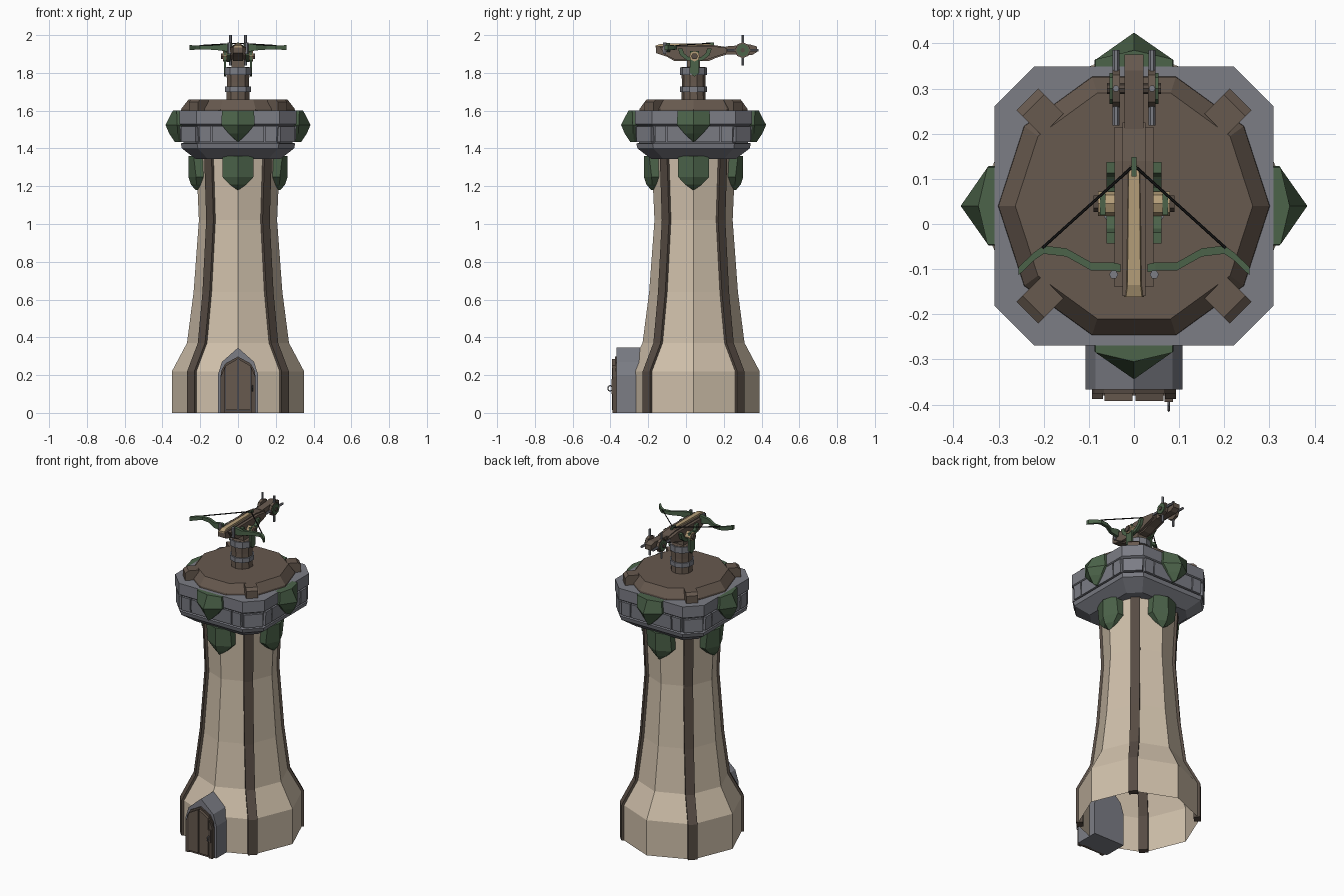
import bpy, bmesh, math
from mathutils import Vector, Matrix

if "Cube" in bpy.data.objects:
    bpy.data.objects.remove(bpy.data.objects["Cube"])

CY = 0.04  # tower axis in y


def material(name, r, g, b):
    m = bpy.data.materials.new(name)
    m.diffuse_color = (r, g, b, 1)
    m.use_nodes = True
    m.node_tree.nodes["Principled BSDF"].inputs["Base Color"].default_value = m.diffuse_color
    return m


CREAM = material("cream plaster", 0.62, 0.52, 0.40)
BROWN = material("brown wood", 0.135, 0.100, 0.077)
DARK = material("dark timber", 0.095, 0.072, 0.057)
STONE = material("grey stone", 0.20, 0.205, 0.235)
GREEN = material("green", 0.072, 0.125, 0.068)
TAN = material("tan wood", 0.46, 0.34, 0.19)
BLACK = material("black cord", 0.008, 0.008, 0.008)


def loft(name, rings, mat, caps=True):
    """Skin a list of closed rings holding equal numbers of points."""
    bm = bmesh.new()
    vs = [[bm.verts.new(p) for p in ring] for ring in rings]
    n = len(vs[0])
    for a, b in zip(vs, vs[1:]):
        for i in range(n):
            j = (i + 1) % n
            bm.faces.new((a[i], a[j], b[j], b[i]))
    if caps:
        bm.faces.new(vs[0][::-1])
        bm.faces.new(vs[-1])
    bmesh.ops.recalc_face_normals(bm, faces=bm.faces[:])
    me = bpy.data.meshes.new(name)
    bm.to_mesh(me)
    bm.free()
    me.materials.append(mat)
    ob = bpy.data.objects.new(name, me)
    bpy.context.collection.objects.link(ob)
    return ob


def box(name, x0, x1, y0, y1, z0, z1, mat):
    return loft(name, [[(x0, y0, z), (x1, y0, z), (x1, y1, z), (x0, y1, z)] for z in (z0, z1)], mat)


def prism_y(name, pts, y0, y1, mat):
    return loft(name, [[(x, y, z) for x, z in pts] for y in (y0, y1)], mat)


def prism_x(name, pts, x0, x1, mat):
    return loft(name, [[(x, y, z) for y, z in pts] for x in (x0, x1)], mat)


def ngon(r, z, n, off=0.0):
    return [(r * math.cos(off + math.tau * i / n), CY + r * math.sin(off + math.tau * i / n), z) for i in range(n)]


def rod(name, a, b, r, mat, n=6):
    a, b = Vector(a), Vector(b)
    q = (b - a).to_track_quat('Z', 'Y')
    rings = [[p + q @ Vector((r * math.cos(math.tau * i / n), r * math.sin(math.tau * i / n), 0))
              for i in range(n)] for p in (a, b)]
    return loft(name, rings, mat)


def around(t, d, z, ang):
    """Tangent offset t, distance d from the tower axis, direction ang."""
    c, s = math.cos(ang), math.sin(ang)
    return (d * c - t * s, CY + d * s + t * c, z)


# Hollow octagonal shaft with a timber on each diagonal corner
shaft = [(0, .35), (.22, .35), (.37, .27), (.64, .235), (1.02, .207), (1.36, .222)]
loft("tower_shaft", [ngon(r, z, 8) for z, r in shaft], CREAM, caps=False)
for k in range(4):
    a = math.radians(45 + 90 * k)
    loft("corner_timber", [[around(t, r + d, z, a) for t, d in
         ((-.027, -.035), (.027, -.035), (.027, .004), (-.027, .004))] for z, r in shaft], DARK)


# Stone crown: square plan with cut corners
def cut_square(h, z):
    c = h * 0.715
    return [(x, CY + y, z) for x, y in ((h, -c), (h, c), (c, h), (-c, h), (-h, c), (-h, -c), (-c, -h), (c, -h))]


loft("crown_corbel", [cut_square(h, z) for h, z in
     ((.20, 1.345), (.225, 1.345), (.297, 1.40), (.303, 1.425), (.293, 1.43))], STONE)
loft("crown_wall", [cut_square(h, z) for h, z in ((.288, 1.43), (.295, 1.52), (.309, 1.53), (.309, 1.60))], STONE)
for k in range(4):
    a = math.radians(90 * k)
    for t0, t1 in ((-.205, -.145), (-.138, -.004), (.004, .138), (.145, .205)):
        loft("crown_block", [[around(t, d, z, a) for t, d in ((t0, .27), (t1, .27), (t1, e), (t0, e))]
             for z, e in ((1.435, .305), (1.52, .309))], STONE)
    b = a + math.pi / 4
    loft("corner_block", [[around(t, d, z, b) for t, d in ((-.055, .33), (.055, .33), (.055, .372), (-.055, .372))]
         for z in (1.435, 1.515)], STONE)

# Green pointed shields, two on each side of the tower
upper = [(1.60, .085, .325, .345), (1.525, .088, .322, .384), (1.48, .05, .32, .365), (1.435, .003, .315, .335)]
lower = [(1.36, .083, .235, .262), (1.25, .083, .222, .263), (1.21, .045, .22, .25), (1.18, .003, .21, .225)]
for k in range(4):
    a = math.radians(90 * k)
    for label, rows, back in (("upper_shield", upper, .29), ("lower_shield", lower, .17)):
        loft(label, [[around(t, d, z, a) for t, d in ((-w, back), (-w, e), (0, ridge), (w, e), (w, back))]
             for z, w, e, ridge in rows], GREEN)

# Ten-sided wooden roof deck with four corner blocks
loft("roof_deck", [ngon(.302, 1.59, 10), ngon(.30, 1.61, 10), ngon(.263, 1.658, 10)], BROWN)
for k in range(4):
    a = math.radians(45 + 90 * k)
    loft("deck_block", [[around(t, d, z, a) for t, d in ((-.034, .255), (.034, .255), (.034, e), (-.034, e))]
         for z, e in ((1.59, .334), (1.645, .334), (1.66, .315))], BROWN)

# Stone doorway, planked door and ring handle
prism_y("door_frame", [(-.107, 0), (-.107, .20), (-.085, .27), (0, .345), (.085, .27), (.107, .20), (.107, 0)],
        -.367, -.22, STONE)
for s in (-1, 1):
    prism_y("door_plank", [(s * x, z) for x, z in ((.003, .015), (.065, .015), (.065, .25), (.003, .285))],
            -.392, -.36, BROWN)
    prism_y("door_post", [(s * x, z) for x, z in ((.069, 0), (.093, 0), (.093, .19), (.069, .246))],
            -.388, -.36, DARK)
    prism_y("door_lintel", [(s * x, z) for x, z in ((0, .285), (.062, .252), (.093, .19), (.088, .225), (.066, .262), (0, .298))],
            -.376, -.36, DARK)
box("door_sill", -.07, .07, -.38, -.36, 0, .012, DARK)
box("handle_plate", .068, .086, -.394, -.38, .10, .18, DARK)
ring = [(.077, -.402 + .012 * math.cos(i * math.tau / 8), .13 + .015 * math.sin(i * math.tau / 8)) for i in range(9)]
for p, q in zip(ring, ring[1:]):
    rod("handle_ring", p, q, .003, STONE, 4)

# Turret post with stone-grey bands
off = math.pi / 10
loft("turret_post", [ngon(r, z, 10, off) for r, z in ((.064, 1.65), (.062, 1.75), (.064, 1.83))], BROWN)
for z0, z1 in ((1.70, 1.728), (1.79, 1.828)):
    loft("post_band", [ngon(.071, z, 10, off) for z in (z0, z1)], STONE)
box("swivel_block", -.035, .035, .005, .075, 1.82, 1.875, BROWN)

# Crossbow stock: deep body, slim tail, tan groove rail
prism_x("stock_body", [(-.16, 1.942), (-.16, 1.905), (-.10, 1.885), (-.06, 1.862), (.12, 1.862), (.16, 1.88),
                       (.225, 1.90), (.225, 1.935), (.14, 1.948)], -.026, .026, BROWN)
for s in (-1, 1):
    prism_x("stock_cheek", [(-.14, 1.938), (-.11, 1.895), (-.06, 1.87), (.11, 1.87), (.215, 1.905), (.215, 1.932),
                            (.14, 1.942)], s * .022, s * .043, BROWN)
prism_x("stock_tail", [(.21, 1.94), (.21, 1.898), (.35, 1.895), (.375, 1.91), (.375, 1.94), (.34, 1.95)],
        -.021, .021, BROWN)
loft("groove_rail", [[(-w, y, 1.935), (w, y, 1.935), (w * .8, y, z), (-w * .8, y, z)] for y, w, z in
     ((-.162, .022, 1.944), (-.135, .018, 1.954), (.11, .015, 1.956), (.13, .010, 1.95))], TAN)
box("string_latch", -.005, .005, .105, .148, 1.94, 1.96, GREEN)

for s in (-1, 1):
    # Bow arm, swept through flat rectangular sections
    path = [(.03, -.098, .022), (.048, -.094, .022), (.095, -.094, .014), (.15, -.063, .010),
            (.20, -.057, .009), (.222, -.072, .010), (.256, -.105, .012)]
    loft("bow_arm", [[(s * x, y - .009, 1.933 - h), (s * x, y + .009, 1.933 - h),
                      (s * x, y + .009, 1.935 + h), (s * x, y - .009, 1.935 + h)] for x, y, h in path], GREEN)
    rod("bow_string", (s * .203, -.053, 1.945), (0, .13, 1.957), .0032, BLACK)
    rod("bow_bolt", (s * .045, -.112, 1.90), (s * .045, -.112, 1.962), .010, STONE)
    # Curved green cradle plate and its leg
    arc = [(i * math.pi / 6) for i in range(7)]
    loft("cradle_arc", [[(x, .047 - r * math.cos(a), 1.93 - r * .8 * math.sin(a)) for x, r in
         ((s * .043, .066), (s * .061, .066), (s * .061, .09), (s * .043, .09))] for a in arc], GREEN)
    prism_x("cradle_leg", [(.02, 1.915), (.02, 1.80), (.045, 1.78), (.068, 1.80), (.068, 1.915)],
            s * .063, s * .075, GREEN)
    # Pivot
    rod("pivot_pin", (s * .04, .045, 1.888), (s * .08, .045, 1.888), .027, TAN, 8)
    rod("pivot_cap", (s * .08, .045, 1.888), (s * .09, .045, 1.888), .018, DARK, 6)
    # Winch wheel with four spoke handles
    rod("winch_wheel", (s * .031, .30, 1.92), (s * .048, .30, 1.92), .042, BROWN, 8)
    rod("winch_hub", (s * .048, .30, 1.92), (s * .054, .30, 1.92), .034, GREEN, 8)
    rod("winch_spoke_upright", (s * .04, .30, 1.838), (s * .04, .30, 2.0), .0075, STONE)
    rod("winch_spoke_level", (s * .04, .218, 1.92), (s * .04, .385, 1.92), .0075, STONE)
rod("winch_axle", (-.06, .30, 1.92), (.06, .30, 1.92), .012, DARK, 8)
